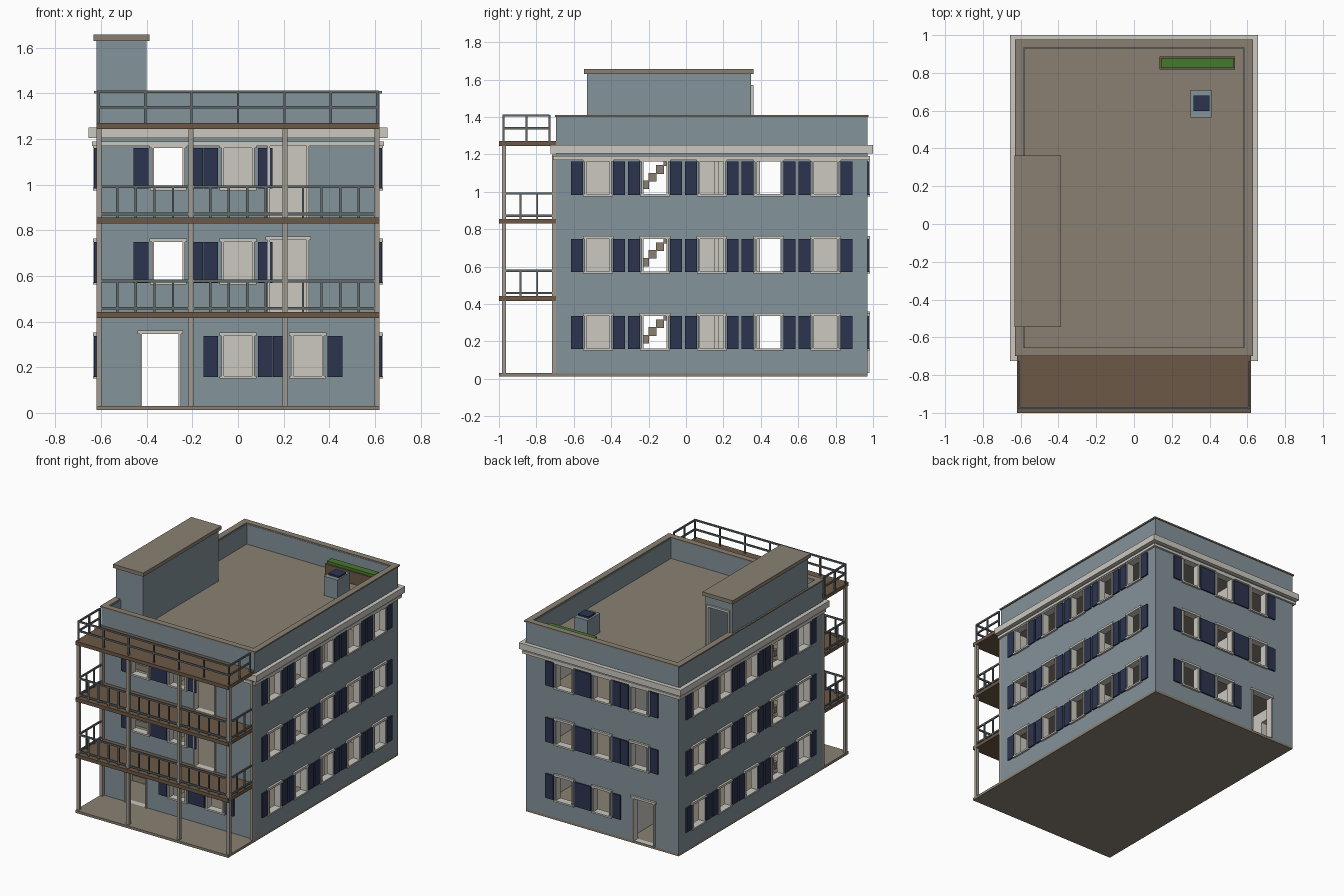
import bpy, bmesh
from mathutils import Matrix

if "Cube" in bpy.data.objects:
    bpy.data.objects.remove(bpy.data.objects["Cube"])


def material(name, hexcode):
    rgb = [int(hexcode[i:i + 2], 16) / 255 for i in (0, 2, 4)]
    col = [c / 12.92 if c < 0.04 else ((c + 0.055) / 1.055) ** 2.4 for c in rgb] + [1]
    m = bpy.data.materials.new(name)
    m.use_nodes = True
    m.diffuse_color = col
    bsdf = m.node_tree.nodes["Principled BSDF"]
    bsdf.inputs["Base Color"].default_value = col
    bsdf.inputs["Roughness"].default_value = 0.8
    return m


BLUE = material("blue grey wall", "84939A")
TAUPE = material("taupe stone", "8A8072")
DECK = material("brown wood", "6C5846")
LIGHT = material("light trim", "CBC8C0")
NAVY = material("navy", "2C3550")
GREEN = material("plant green", "48782F")
METAL = material("rail metal", "62686A")
POST = material("post grey", "A09A90")

parts = {}


def box(name, mat, x0, x1, y0, y1, z0, z1):
    """Add a box to the named part."""
    bm = parts.setdefault(name, (bmesh.new(), mat))[0]
    mid = ((x0 + x1) / 2, (y0 + y1) / 2, (z0 + z1) / 2)
    size = (abs(x1 - x0), abs(y1 - y0), abs(z1 - z0), 1)
    bmesh.ops.create_cube(bm, size=1, matrix=Matrix.Translation(mid) @ Matrix.Diagonal(size))


def ring(name, mat, x0, x1, y0, y1, w, z0, z1):
    """Rectangular frame lying flat."""
    box(name, mat, x0, x1, y0, y0 + w, z0, z1)
    box(name, mat, x0, x1, y1 - w, y1, z0, z1)
    box(name, mat, x0, x0 + w, y0 + w, y1 - w, z0, z1)
    box(name, mat, x1 - w, x1, y0 + w, y1 - w, z0, z1)


def finish(name):
    bm, mat = parts.pop(name)
    mesh = bpy.data.meshes.new(name)
    bm.to_mesh(mesh)
    bm.free()
    mesh.materials.append(mat)
    ob = bpy.data.objects.new(name, mesh)
    bpy.context.collection.objects.link(ob)
    return ob


def carve(ob, cutter_names):
    """Subtract cutter parts and bake the result."""
    cutters = [finish(n) for n in cutter_names]
    for c in cutters:
        c.hide_render = True
        mod = ob.modifiers.new("cut", "BOOLEAN")
        mod.operation, mod.solver, mod.object = "DIFFERENCE", "EXACT", c
    graph = bpy.context.evaluated_depsgraph_get()
    mesh = bpy.data.meshes.new_from_object(ob.evaluated_get(graph))
    ob.modifiers.clear()
    ob.data = mesh
    for c in cutters:
        bpy.data.objects.remove(c)
    mesh.materials.clear()
    mesh.materials.append(BLUE)
    mesh.materials.append(LIGHT)


X, Y0, Y1, T = 0.62, -0.695, 0.97, 0.04
FLOORS = [0.03, 0.442, 0.855]
ROOF, TOP = 1.255, 1.40


def wall_box(side, name, mat, u0, u1, d0, d1, z0, z1):
    """Box on a wall: u runs along it, d points outward."""
    if side == "front":
        box(name, mat, u0, u1, Y0 - d1, Y0 - d0, z0, z1)
    elif side == "back":
        box(name, mat, u0, u1, Y1 + d0, Y1 + d1, z0, z1)
    else:
        s = 1 if side == "right" else -1
        box(name, mat, s * (X + d0), s * (X + d1), u0, u1, z0, z1)


def opening(side, u, z0, z1, half):
    """Cut a hole and give it jambs and a lintel."""
    wall_box(side, "opening_cutter", BLUE, u - half, u + half, -0.1, 0.1, z0, z1)
    for s in (-1, 1):
        wall_box(side, "frames", LIGHT, u + s * half, u + s * (half - 0.01), -T, 0.012, z0, z1)
    wall_box(side, "frames", LIGHT, u - half - 0.01, u + half + 0.01, -T, 0.015, z1, z1 + 0.016)


def window(side, u, floor, shutter):
    z0, z1 = floor + 0.132, floor + 0.306
    opening(side, u, z0, z1, 0.072)
    wall_box(side, "frames", LIGHT, u - 0.08, u + 0.08, -T, 0.015, z0 - 0.012, z0)
    for s in (-1, 1):
        c = u + s * shutter
        wall_box(side, "shutters", NAVY, c - 0.032, c + 0.032, 0, 0.01, z0 - 0.004, z1)


# Windows and doors
for level, f in enumerate(FLOORS):
    for side in ("left", "right"):
        for i in range(5):
            window(side, -0.47 + 0.304 * i, f, 0.112)
    for side in ("front", "back"):
        window(side, 0, f, 0.12)
        if level == 0:
            opening(side, -0.34, f, f + 0.315, 0.09)
        else:
            window(side, -0.305, f, 0.12)
        if level == 0 or side == "back":
            window(side, 0.305, f, 0.12)
        else:
            opening(side, 0.22, f, f + 0.315, 0.09)

# Outer walls, hollow, with light inner faces below the roof
box("outer_walls", BLUE, -X, X, Y0, Y1, 0.03, TOP)
box("room_cutter", BLUE, -X + T, X - T, Y0 + T, Y1 - T, -0.1, 1.6)
# The inner cavity is split at roof level so that the parapet stays blue
walls = finish("outer_walls")
carve(walls, ["room_cutter", "opening_cutter"])
bm = bmesh.new()
bm.from_mesh(walls.data)
bmesh.ops.bisect_plane(bm, geom=bm.verts[:] + bm.edges[:] + bm.faces[:],
                       plane_co=(0, 0, ROOF), plane_no=(0, 0, 1))
for face in bm.faces:
    c = face.calc_center_median()
    outer = max(abs(c.x) - X, Y0 - c.y, c.y - Y1) > -0.002
    face.material_index = 0 if outer or c.z > ROOF else 1
bm.to_mesh(walls.data)
bm.free()

# Ground slab, floors with a stair well, and roof
box("ground_slab", TAUPE, -X, X, -1, Y1, 0.012, 0.03)
for name, z in (("floors", FLOORS[1]), ("floors", FLOORS[2]), ("roof", ROOF)):
    box(name, TAUPE, -0.44, X - T, Y0 + T, Y1 - T, z - 0.022, z)
    box(name, TAUPE, -X + T, -0.44, Y0 + T, -0.4, z - 0.022, z)
    box(name, TAUPE, -X + T, -0.44, 0.01, Y1 - T, z - 0.022, z)

# Inner partitions with doorways, and stairs
for f, top in zip(FLOORS, FLOORS[1:] + [ROOF]):
    for y0, y1 in ((Y0 + T, -0.24), (-0.105, 0.395), (0.515, Y1 - T)):
        box("partitions", LIGHT, -0.21, -0.19, y0, y1, f, top - 0.022)
    for y0, y1 in ((-0.24, -0.105), (0.395, 0.515)):
        box("partitions", LIGHT, -0.21, -0.19, y0, y1, f + 0.32, top - 0.022)
    box("partitions", LIGHT, -0.19, X - T, 0.15, 0.175, f, top - 0.022)
    for i in range(10):
        y, z = -0.4 + 0.04 * i, f + 0.041 * (i + 1)
        box("stairs", TAUPE, -0.575, -0.435, y, y + 0.042, z - 0.046, z)

# Cornice and parapet cap
ring("cornice", LIGHT, -0.656, 0.656, -0.725, 1.0, 0.03, 1.205, 1.25)
ring("cornice", LIGHT, -0.64, 0.64, -0.71, 0.985, 0.015, 1.17, 1.19)
ring("parapet_cap", TAUPE, -0.63, 0.63, -0.7, 0.977, 0.045, TOP, TOP + 0.01)

# Stair house on the roof
box("stair_house", BLUE, -0.619, -0.4, -0.53, 0.347, ROOF, 1.63)
box("house_cutter", BLUE, -0.6, -0.42, -0.51, 0.327, 1.2, 1.61)
box("door_cutter", BLUE, -0.59, -0.43, 0.3, 0.4, 1.2, 1.555)
carve(finish("stair_house"), ["house_cutter", "door_cutter"])
for x in (-0.6, -0.43):
    box("stair_house_door_frame", LIGHT, x, x + 0.012, 0.325, 0.36, ROOF, 1.555)
box("stair_house_door_frame", LIGHT, -0.6, -0.418, 0.325, 0.36, 1.555, 1.57)
box("stair_house_cap", TAUPE, -0.632, -0.387, -0.545, 0.362, 1.63, 1.657)

# Roof vent unit and planter
box("roof_vent", BLUE, 0.3, 0.41, 0.565, 0.71, ROOF, 1.395)
box("roof_vent_lid", NAVY, 0.315, 0.4, 0.598, 0.68, 1.395, 1.407)
box("planter", DECK, 0.135, 0.535, 0.818, 0.887, ROOF, 1.345)
box("planter_hedge", GREEN, 0.143, 0.527, 0.826, 0.879, 1.345, 1.365)

# Balcony decks and posts
for z in (0.442, 0.855, 1.27):
    box("balcony_decks", DECK, -X, X, -1, Y0, z - 0.026, z)
for x in (-0.609, -0.206, 0.206, 0.609):
    box("balcony_posts", POST, x - 0.011, x + 0.011, -0.985, -0.963, 0.03, 1.25)
for x in (-0.609, 0.609):
    box("balcony_posts", POST, x - 0.011, x + 0.011, -0.717, Y0, 0.03, 1.2)


def railing(base, rails, top, nx, ny, end):
    """Rails and bars on the front and both sides of a deck."""
    h, y = 0.005, -0.975
    for z in rails:
        box("railings", METAL, -0.615, 0.615, y - h, y + h, z - 0.012, z)
        for x in (-0.61, 0.61):
            box("railings", METAL, x - h, x + h, y, end, z - 0.012, z)
    for i in range(nx + 1):
        x = -0.61 + 1.22 * i / nx
        box("railings", METAL, x - h, x + h, y - h, y + h, base, top)
    for i in range(1, ny + 1):
        yy = y + (end - y) * i / ny
        for x in (-0.61, 0.61):
            box("railings", METAL, x - h, x + h, yy - h, yy + h, base, top)


for z in FLOORS[1:]:
    railing(z, (z + 0.022, z + 0.142), z + 0.135, 15, 3, -0.705)
railing(1.27, (1.345, 1.413), 1.41, 6, 2, -0.73)

for part in list(parts):
    finish(part)
